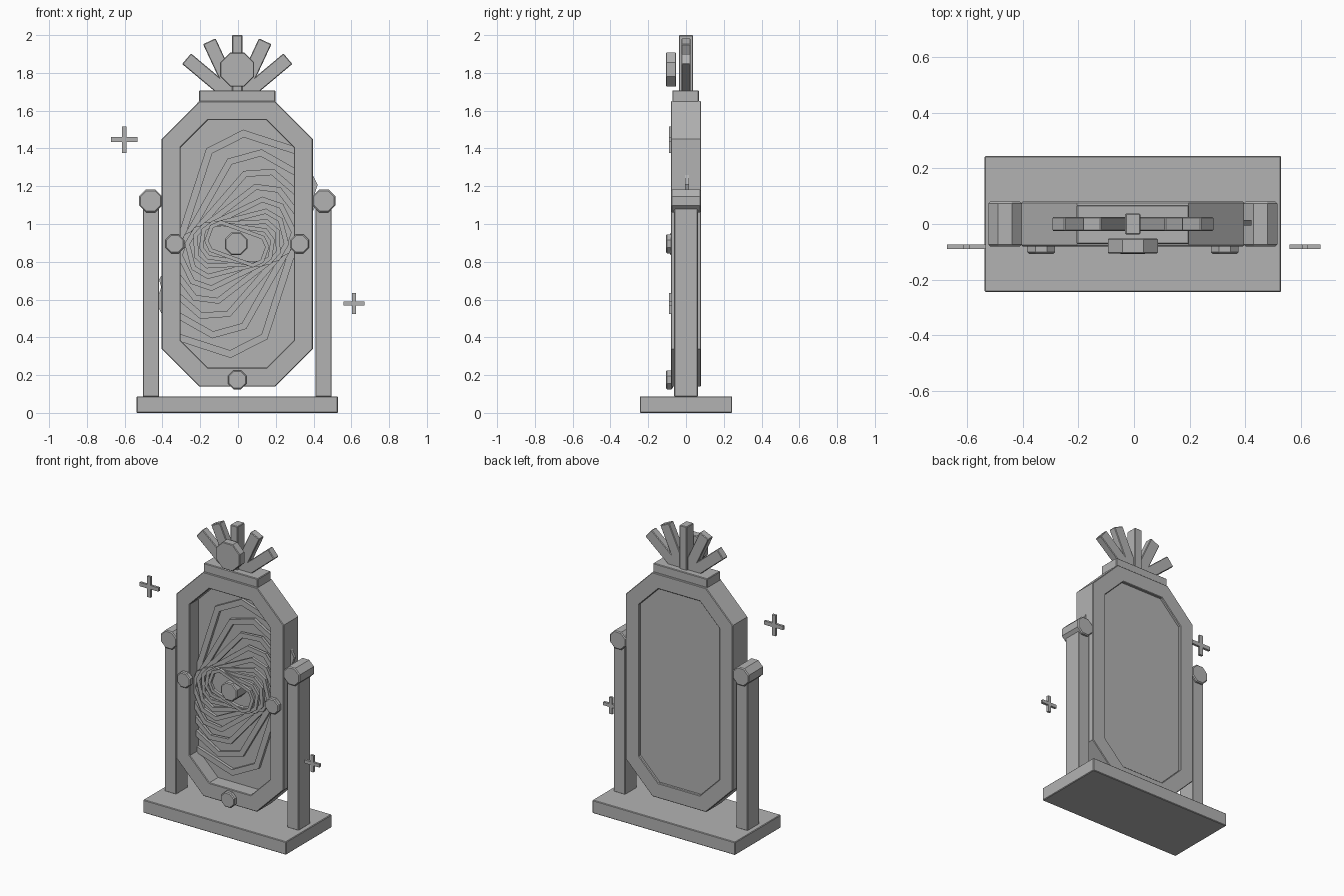
import bpy, bmesh, math
from mathutils import Matrix, Vector

if "Cube" in bpy.data.objects:
    bpy.data.objects.remove(bpy.data.objects["Cube"])

CX = -0.004          # centre line of the stand
MID_Z = 0.895        # centre of the vortex

grey = bpy.data.materials.new("plain grey")
grey.diffuse_color = (0.45, 0.45, 0.45, 1)
grey.use_nodes = True
grey.node_tree.nodes["Principled BSDF"].inputs["Base Color"].default_value = grey.diffuse_color


def finish(name, bm, bevel=0.004):
    bmesh.ops.recalc_face_normals(bm, faces=bm.faces[:])
    mesh = bpy.data.meshes.new(name)
    bm.to_mesh(mesh)
    bm.free()
    mesh.materials.append(grey)
    ob = bpy.data.objects.new(name, mesh)
    bpy.context.collection.objects.link(ob)
    if bevel:
        mod = ob.modifiers.new("edge", 'BEVEL')
        mod.width = bevel
        mod.segments = 1
        mod.limit_method = 'ANGLE'
        mod.angle_limit = math.radians(50)
    return ob


def box(name, x0, x1, y0, y1, z0, z1, bevel=0.004):
    bm = bmesh.new()
    mat = Matrix.Translation(((x0 + x1) / 2, (y0 + y1) / 2, (z0 + z1) / 2)) @ \
        Matrix.Diagonal((x1 - x0, y1 - y0, z1 - z0, 1))
    bmesh.ops.create_cube(bm, size=1, matrix=mat)
    return finish(name, bm, bevel)


def chamfered(hw, hh, c, cx=0, cz=0, turn=0):
    """Rectangle with cut corners in the xz plane, turned clockwise."""
    pts = [(-hw, hh - c), (c - hw, hh), (hw - c, hh), (hw, hh - c),
           (hw, c - hh), (hw - c, -hh), (c - hw, -hh), (-hw, c - hh)]
    s, k = math.sin(turn), math.cos(turn)
    return [(cx + x * k + z * s, cz - x * s + z * k) for x, z in pts]


def plate(name, pts, y0, y1, bevel=0.004):
    bm = bmesh.new()
    front = [bm.verts.new((x, y0, z)) for x, z in pts]
    back = [bm.verts.new((x, y1, z)) for x, z in pts]
    bm.faces.new(front)
    bm.faces.new(back)
    for i in range(len(pts)):
        j = (i + 1) % len(pts)
        bm.faces.new((front[i], front[j], back[j], back[i]))
    return finish(name, bm, bevel)


def ring(name, outer, inner, y0, y1, bevel=0.004):
    bm = bmesh.new()
    loops = [[bm.verts.new((x, y, z)) for x, z in pts]
             for pts, y in ((outer, y0), (outer, y1), (inner, y1), (inner, y0))]
    n = len(outer)
    for k in range(4):
        a, b = loops[k], loops[(k + 1) % 4]
        for i in range(n):
            j = (i + 1) % n
            bm.faces.new((a[i], a[j], b[j], b[i]))
    return finish(name, bm, bevel)


def stud(name, x, z, r, y0, y1, bevel=0.006):
    c = r * (2 - math.sqrt(2))
    return plate(name, chamfered(r, r, c, x, z), y0, y1, bevel)


# stand
box("base", CX - 0.533, CX + 0.533, -0.244, 0.244, 0, 0.088)
for side, label in ((-1, "left"), (1, "right")):
    px = CX + side * 0.457
    box(label + "_post", px - 0.043, px + 0.043, -0.063, 0.063, 0.085, 1.1)
    stud(label + "_pivot_cap", px + side * 0.002, 1.122, 0.06, -0.08, 0.08)
    stud(label + "_frame_stud", CX + side * 0.33, MID_Z, 0.05, -0.107, -0.07)
stud("bottom_frame_stud", CX, 0.175, 0.05, -0.107, -0.07)

# frame and backing panel
outer = chamfered(0.4, 0.756, 0.2, CX, 0.895)
inner = chamfered(0.3, 0.655, 0.145, CX, 0.895)
ring("frame", outer, inner, -0.08, 0.08)
plate("back_panel", chamfered(0.302, 0.657, 0.146, CX, 0.895), 0.015, 0.062, 0)

# spiral of shrinking, turning rings
for i in range(9):
    s = 0.855 ** i
    turn = math.radians(18 + 11.5 * i)
    w = 0.038 * s ** 0.5
    hw, hh, c = 0.31 * s, 0.585 * s, 0.155 * s
    y = 0.005 - 0.008 * i
    ring("vortex_ring_%d" % (i + 1),
         chamfered(hw, hh, c, CX - 0.002, MID_Z, turn),
         chamfered(hw - w, hh - w, max(c - 0.586 * w, 0.01), CX - 0.002, MID_Z, turn),
         y - 0.01, y + 0.01, 0)
stud("vortex_centre", CX - 0.006, MID_Z, 0.06, -0.085, 0.02)

# crest: block, fan of rays, medallion
box("crest_block", CX - 0.202, CX + 0.202, -0.072, 0.068, 1.645, 1.708)
for i, deg in enumerate((-50, -25, 0, 25, 50)):
    wide, deep = (0.055, 0.075) if deg == 0 else (0.073, 0.05)
    bm = bmesh.new()
    mat = Matrix.Translation((CX, 0, 1.65)) @ \
        Matrix.Rotation(math.radians(deg), 4, 'Y') @ \
        Matrix.Translation((0, 0, 0.195)) @ Matrix.Diagonal((wide, deep, 0.31, 1))
    bmesh.ops.create_cube(bm, size=1, matrix=mat)
    finish("crest_ray_%d" % (i + 1), bm)
stud("medallion", CX, 1.817, 0.09, -0.106, -0.052, 0.004)

# floating sparkles
for label, x, z, r, t in (("left", -0.602, 1.447, 0.07, 0.013),
                          ("right", 0.614, 0.58, 0.056, 0.011)):
    cross = [(-t, t), (-t, r), (t, r), (t, t), (r, t), (r, -t),
             (t, -t), (t, -r), (-t, -r), (-t, -t), (-r, -t), (-r, t)]
    plate(label + "_sparkle", [(x + a, z + b) for a, b in cross], -0.09, -0.074, 0)
